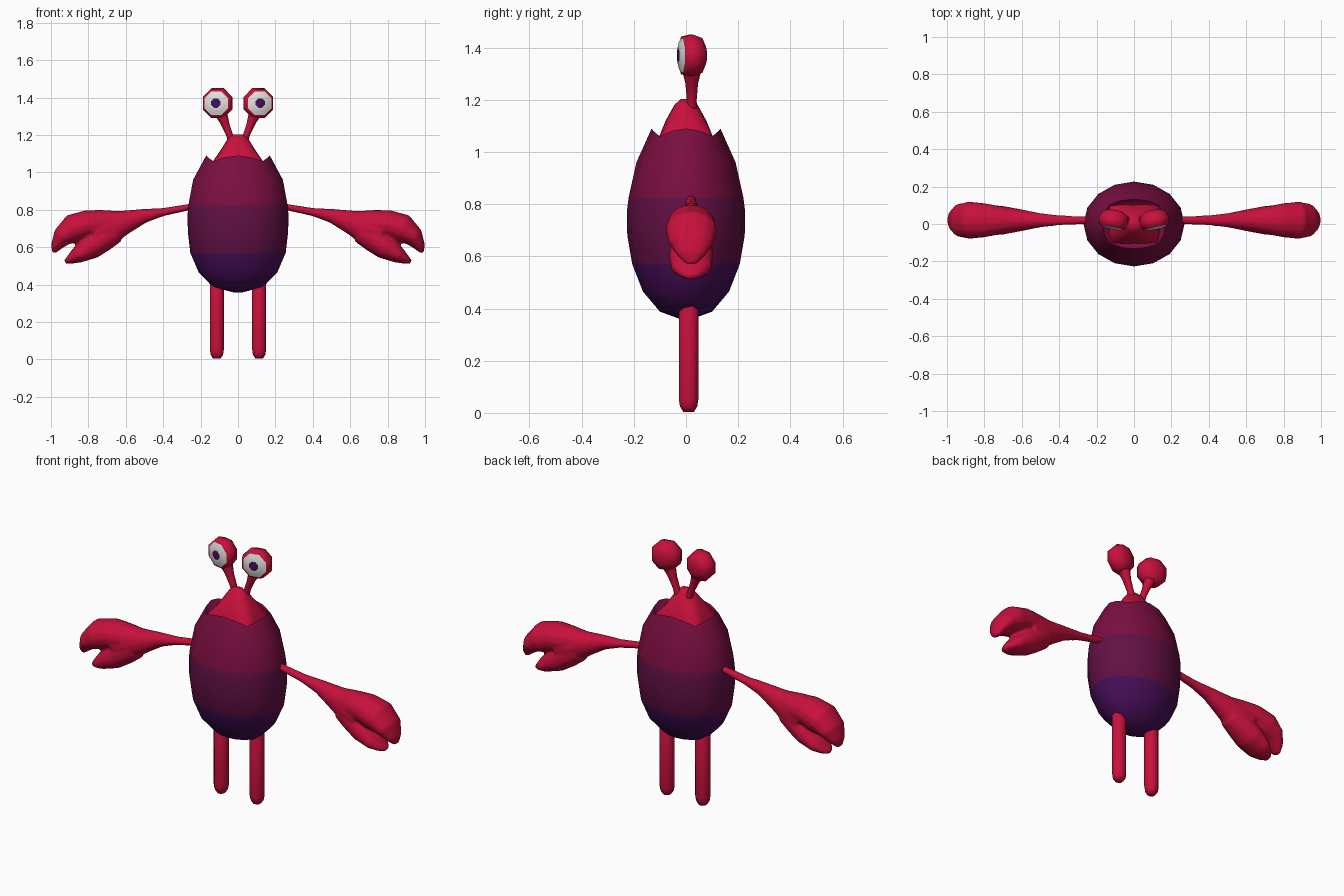
import bpy
import bmesh
from math import cos, sin, pi, radians
from mathutils import Vector, Matrix

if "Cube" in bpy.data.objects:
    bpy.data.objects.remove(bpy.data.objects["Cube"])


def srgb(r, g, b):
    return tuple(((c / 255 + 0.055) / 1.055) ** 2.4 if c > 10 else c / 3300 for c in (r, g, b)) + (1,)


def material(name, rgb):
    mat = bpy.data.materials.new(name)
    mat.use_nodes = True
    mat.diffuse_color = srgb(*rgb)
    bsdf = next(n for n in mat.node_tree.nodes if n.type == "BSDF_PRINCIPLED")
    bsdf.inputs["Base Color"].default_value = mat.diffuse_color
    return mat


RED = material("crimson", (200, 16, 60))
PLUM = material("plum", (122, 14, 64))
WINE = material("dark wine", (98, 16, 68))
PURPLE = material("deep purple", (70, 14, 88))
WHITE = material("eye white", (225, 225, 220))
X, Y, Z = Vector((1, 0, 0)), Vector((0, 1, 0)), Vector((0, 0, 1))


def ring(center, u, v, n, corner=0.0, turn=0.0):
    """Ellipse of n points; corner pushes the diagonals outward."""
    pts = []
    for i in range(n):
        a = 2 * pi * i / n + turn
        grow = 1 + corner * (1 - abs(cos(2 * a)))
        pts.append(Vector(center) + (u * cos(a) + v * sin(a)) * grow)
    return pts


def loft(bm, rings):
    """Skin consecutive rings and cap both ends."""
    rows = [[bm.verts.new(p) for p in r] for r in rings]
    n = len(rows[0])
    for a, b in zip(rows, rows[1:]):
        for i in range(n):
            j = (i + 1) % n
            bm.faces.new((a[i], a[j], b[j], b[i]))
    bm.faces.new(rows[0][::-1])
    bm.faces.new(rows[-1])


def finish(bm, name, mats, rule=None, angle=60):
    bmesh.ops.recalc_face_normals(bm, faces=bm.faces)
    if rule:
        for f in bm.faces:
            f.material_index = rule(f.calc_center_median())
    mesh = bpy.data.meshes.new(name)
    bm.to_mesh(mesh)
    bm.free()
    for m in mats:
        mesh.materials.append(m)
    obj = bpy.data.objects.new(name, mesh)
    bpy.context.collection.objects.link(obj)
    bpy.ops.object.select_all(action="DESELECT")
    obj.select_set(True)
    bpy.context.view_layer.objects.active = obj
    bpy.ops.object.shade_smooth_by_angle(angle=radians(angle))
    return obj


# Egg-shaped shell with a scalloped, folded-in rim
bm = bmesh.new()
shell = [(0.02, 0.015, 0.357), (0.135, 0.10, 0.388), (0.21, 0.165, 0.465),
         (0.255, 0.206, 0.57), (0.268, 0.225, 0.68), (0.27, 0.227, 0.77),
         (0.265, 0.22, 0.825), (0.24, 0.19, 0.96)]
rings = [ring((0, 0, z), X * rx, Y * ry, 16) for rx, ry, z in shell]
rim = ring((0, 0, 1.06), X * 0.17, Y * 0.132, 16, 0.1)
for i, p in enumerate(rim):
    p.z += 0.03 * abs(cos(pi * i / 4))
rings += [rim, ring((0, 0, 1.04), X * 0.135, Y * 0.10, 16, 0.1)]
loft(bm, rings)
finish(bm, "shell_body", [PURPLE, WINE, PLUM],
       lambda c: 0 if c.z < 0.57 else 1 if c.z < 0.82 else 2)

# Head rising out of the shell
bm = bmesh.new()
head = [(0.135, 0.105, 1.03, 0.4), (0.13, 0.10, 1.06, 0.38),
        (0.092, 0.078, 1.12, 0.15), (0.055, 0.045, 1.18, 0), (0.03, 0.02, 1.203, 0)]
loft(bm, [ring((0, 0, z), X * rx, Y * ry, 16, k) for rx, ry, z, k in head])
finish(bm, "head", [RED])

# Claw arm: (x, z, half height, half width) stations
ARM = [(0.24, 0.818, 0.017, 0.02), (0.4, 0.788, 0.022, 0.027), (0.5, 0.768, 0.038, 0.038),
       (0.6, 0.735, 0.064, 0.058), (0.7, 0.70, 0.094, 0.077), (0.77, 0.675, 0.09, 0.08)]
UPPER = [(0.64, 0.735, 0.06, 0.06), (0.72, 0.727, 0.073, 0.077), (0.8, 0.723, 0.077, 0.092),
         (0.88, 0.70, 0.08, 0.10), (0.94, 0.655, 0.055, 0.088), (0.972, 0.605, 0.03, 0.055),
         (0.986, 0.57, 0.01, 0.02)]
LOWER = [(0.66, 0.69, 0.07, 0.068), (0.73, 0.645, 0.075, 0.08), (0.79, 0.60, 0.068, 0.086),
         (0.86, 0.556, 0.044, 0.078), (0.9, 0.533, 0.024, 0.05), (0.925, 0.52, 0.01, 0.02)]


def limb(bm, path, s):
    pts = [Vector((s * x, 0.02, z)) for x, z, h, w in path]
    rings = []
    for i, p in enumerate(pts):
        along = (pts[min(i + 1, len(pts) - 1)] - pts[max(i - 1, 0)]).normalized()
        rings.append(ring(p, Y * path[i][3], along.cross(Y) * path[i][2], 14))
    loft(bm, rings)


for s, side in ((1, "left"), (-1, "right")):
    # Arm and pincers fused into one smooth skin
    bm = bmesh.new()
    for path in (ARM, UPPER, LOWER):
        limb(bm, path, s)
    arm = finish(bm, side + "_claw_arm", [RED])
    fuse = arm.modifiers.new("fuse", "REMESH")
    fuse.mode = "VOXEL"
    fuse.voxel_size = 0.009
    fuse.use_smooth_shade = True
    relax = arm.modifiers.new("relax", "SMOOTH")
    relax.factor = 0.5
    relax.iterations = 4

    # Leg with a bevelled foot
    bm = bmesh.new()
    leg = [(0.022, 0.004), (0.036, 0.025), (0.04, 0.05), (0.04, 0.43), (0.03, 0.45)]
    loft(bm, [ring((s * 0.113, 0.01, z), X * r, Y * r, 8, 0, pi / 8) for r, z in leg])
    finish(bm, side + "_leg", [RED])

    # Eye stalk
    bm = bmesh.new()
    stalk = [(0.03, 1.15, 0.02), (0.045, 1.2, 0.019), (0.07, 1.26, 0.024), (0.096, 1.32, 0.038)]
    loft(bm, [ring((s * x, 0.022, z), X * r, Y * r, 8) for x, z, r in stalk])
    finish(bm, side + "_eye_stalk", [RED])

    # Eyeball: red back, white dome, pupil as the front cap
    bm = bmesh.new()
    eye = [(0.036, 0.055), (0.072, 0.038), (0.087, 0.0), (0.078, -0.034),
           (0.069, -0.037), (0.05, -0.046), (0.027, -0.05)]
    loft(bm, [ring((0, y, 0), X * r, Z * r, 8, 0, pi / 8) for r, y in eye])
    ball = finish(bm, side + "_eye", [RED, WHITE, PURPLE],
                  lambda c: 2 if c.y < -0.0495 else 1 if c.y < -0.036 else 0)
    ball.matrix_world = Matrix.Translation((s * 0.109, 0.02, 1.37)) @ Matrix.Rotation(s * 0.2, 4, "Z")
